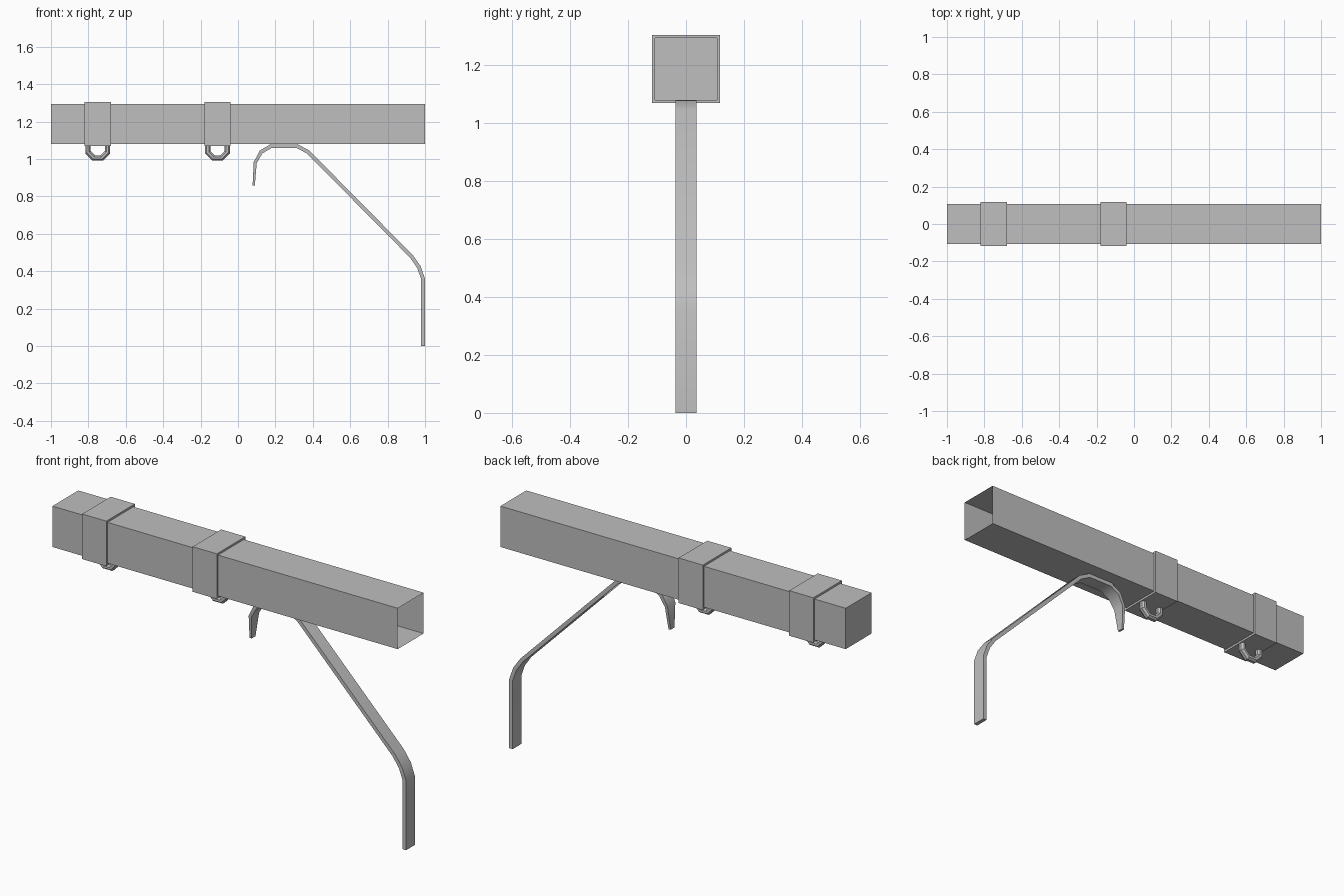
import bpy, bmesh, math
from mathutils import Vector

cube = bpy.data.objects.get("Cube")
if cube:
    bpy.data.objects.remove(cube, do_unlink=True)

GREY = (0.52, 0.52, 0.52, 1)
metal = bpy.data.materials.new("grey metal")
metal.use_nodes = True
metal.diffuse_color = GREY
metal.node_tree.nodes["Principled BSDF"].inputs["Base Color"].default_value = GREY


def finish(name, bm, smooth=0):
    mesh = bpy.data.meshes.new(name)
    bmesh.ops.recalc_face_normals(bm, faces=bm.faces)
    bm.to_mesh(mesh)
    bm.free()
    obj = bpy.data.objects.new(name, mesh)
    bpy.context.collection.objects.link(obj)
    mesh.materials.append(metal)
    if smooth:
        bpy.ops.object.select_all(action='DESELECT')
        obj.select_set(True)
        bpy.context.view_layer.objects.active = obj
        bpy.ops.object.shade_smooth_by_angle(angle=math.radians(smooth))
    return obj


def skin(bm, rings, loop=False, caps=True):
    """Bridge equal-length rings of points with quads."""
    rows = [[bm.verts.new(p) for p in ring] for ring in rings]
    pairs = list(zip(rows, rows[1:]))
    if loop:
        pairs.append((rows[-1], rows[0]))
    for a, b in pairs:
        for i in range(len(a)):
            j = (i + 1) % len(a)
            bm.faces.new((a[i], a[j], b[j], b[i]))
    if caps and not loop:
        bm.faces.new(rows[0])
        bm.faces.new(rows[-1])


def sweep(path, section):
    """Place a section, given per point as (offset, y) pairs, along an x-z path."""
    pts = [Vector((x, z)) for x, z in path]
    rings = []
    for i, p in enumerate(pts):
        before = (p - pts[i - 1]).normalized() if i else None
        after = (pts[i + 1] - p).normalized() if i < len(pts) - 1 else None
        tangent = ((before or after) + (after or before)).normalized()
        miter = 1 / tangent.dot(before or after)
        normal = Vector((-tangent.y, tangent.x)) * miter
        rings.append([(p.x + normal.x * o, y, p.y + normal.y * o) for o, y in section(i)])
    return rings


MID = 1.187


def square(x, half):
    return [(x, sy * half, MID + sz * half)
            for sy, sz in ((-1, -1), (1, -1), (1, 1), (-1, 1))]


# Thin-walled square tube, closed at one end and open at the other
bm = bmesh.new()
skin(bm, [square(-1, 0.107), square(1, 0.107)], caps=False)
bm.verts.ensure_lookup_table()
bm.faces.new(bm.verts[:4])
finish("square_tube", bm)

# Clamp sleeves with a half-octagon eyelet below each
for label, cx in (("outer", -0.75), ("inner", -0.11)):
    bm = bmesh.new()
    skin(bm, [square(cx + x, h) for x, h in
              ((-0.07, 0.118), (0.07, 0.118), (0.07, 0.1075), (-0.07, 0.1075))], loop=True)
    finish(label + "_clamp", bm)

    radius = 0.052 / math.cos(math.pi / 8)
    path = [(cx + radius * math.cos(a), 1.057 + radius * math.sin(a))
            for a in (math.pi * (1 + (k + 0.5) / 4) for k in range(4))]
    path = [(path[0][0], 1.075)] + path + [(path[-1][0], 1.075)]
    circle = [(0.0155 * math.cos(k * math.pi / 4 + math.pi / 8),
               0.02 * math.sin(k * math.pi / 4 + math.pi / 8)) for k in range(8)]
    bm = bmesh.new()
    skin(bm, sweep(path, lambda i: circle))
    finish(label + "_eyelet", bm)

# Bent flat bar: tapered hook tip, crest under the tube, long brace, upright foot
path = [(0.084, 0.858), (0.092, 0.98), (0.123, 1.037), (0.178, 1.069), (0.315, 1.069),
        (0.375, 1.037), (0.928, 0.478), (0.967, 0.422), (0.989, 0.36), (0.989, 0)]
taper = {0: (0.006, 0.016), 1: (0.008, 0.032)}


def bar(i):
    t, w = taper.get(i, (0.01, 0.036))
    return [(-t, -w), (t, -w), (t, w), (-t, w)]


bm = bmesh.new()
skin(bm, sweep(path, bar))
finish("bent_bar", bm, smooth=35)
